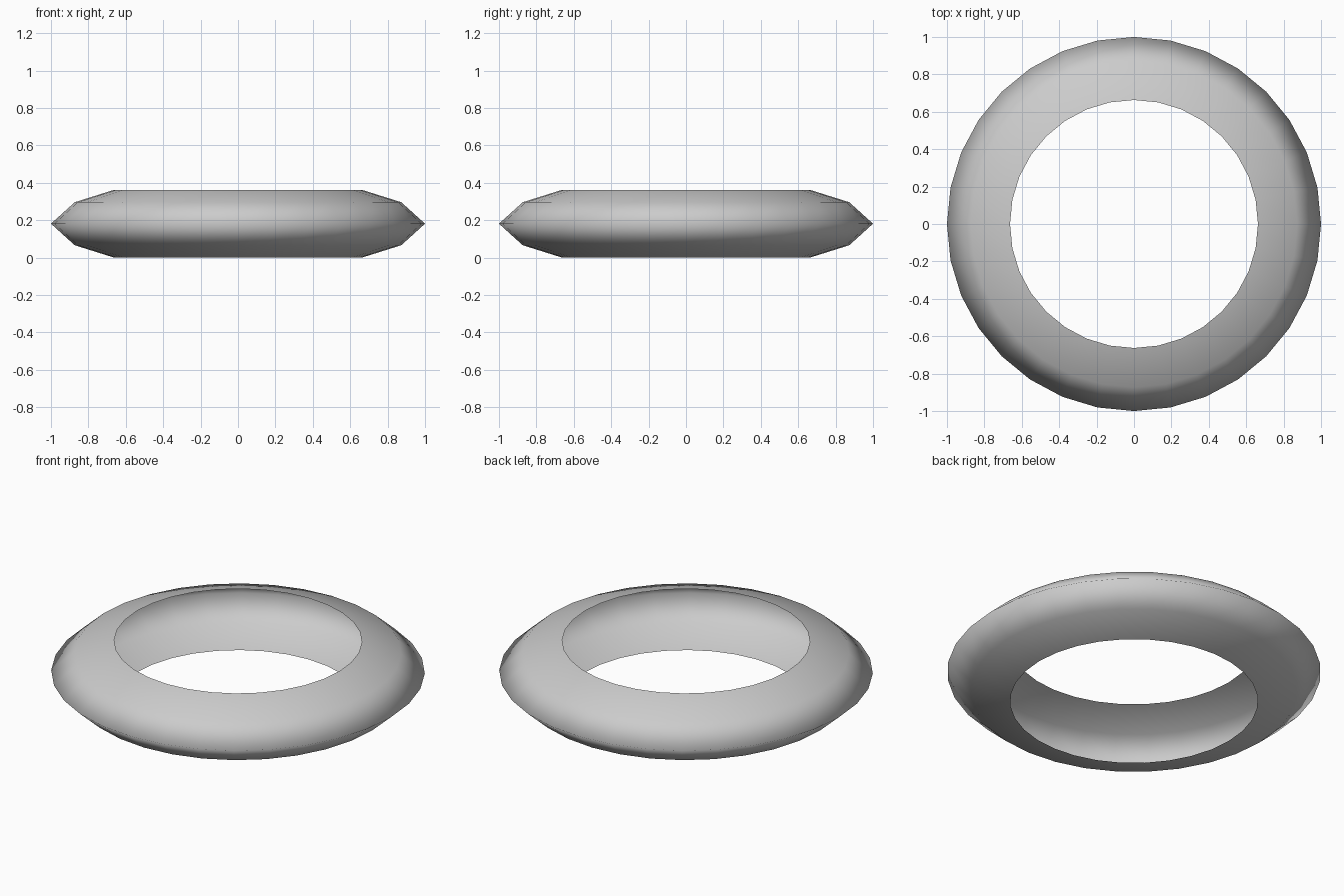
import bpy, bmesh
from math import cos, sin, tau

if "Cube" in bpy.data.objects:
    bpy.data.objects.remove(bpy.data.objects["Cube"])

SEGMENTS = 32
# Open cross-section (radius, height), bottom rim to top rim
PROFILE = [(0.663, 0.0), (0.873, 0.066), (1.0, 0.181), (0.873, 0.296), (0.663, 0.362)]

# Hollow tyre-like shell, open towards the centre
bm = bmesh.new()
rings = [[bm.verts.new((r * cos(tau * i / SEGMENTS), r * sin(tau * i / SEGMENTS), z))
          for i in range(SEGMENTS)] for r, z in PROFILE]
for low, high in zip(rings, rings[1:]):
    for i in range(SEGMENTS):
        j = (i + 1) % SEGMENTS
        bm.faces.new((low[i], low[j], high[j], high[i])).smooth = True

mesh = bpy.data.meshes.new("ring_shell")
bm.to_mesh(mesh)
bm.free()
bpy.context.collection.objects.link(bpy.data.objects.new("ring_shell", mesh))
